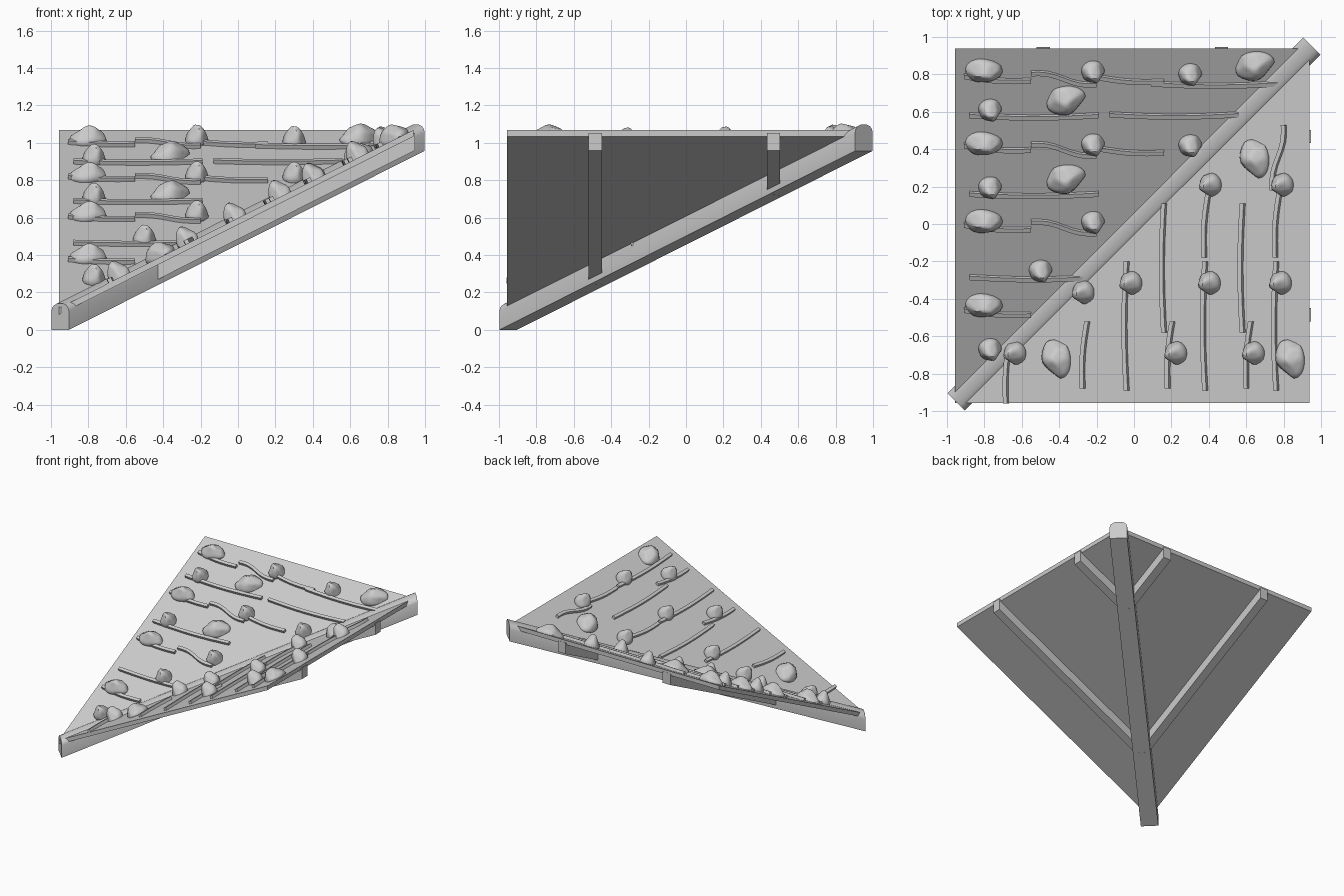
import bpy, bmesh, math, random
from mathutils import Matrix, Vector

if "Cube" in bpy.data.objects:
    bpy.data.objects.remove(bpy.data.objects["Cube"])

SLOPE = 0.502
ANG = math.atan(SLOPE)
TURN = Matrix.Rotation(-math.pi / 2, 4, 'Z')   # left slope -> right slope


def height(t):
    return 0.597 + SLOPE * t


def make(name, verts, faces, smooth=None):
    me = bpy.data.meshes.new(name)
    me.from_pydata([tuple(v) for v in verts], [], faces)
    bm = bmesh.new()
    bm.from_mesh(me)
    bmesh.ops.recalc_face_normals(bm, faces=bm.faces)
    bm.to_mesh(me)
    bm.free()
    ob = bpy.data.objects.new(name, me)
    bpy.context.collection.objects.link(ob)
    if smooth:
        bpy.ops.object.select_all(action='DESELECT')
        ob.select_set(True)
        bpy.context.view_layer.objects.active = ob
        bpy.ops.object.shade_smooth_by_angle(angle=math.radians(smooth))
    return ob


def loft(name, rings, smooth=None):
    n = len(rings[0])
    faces = [tuple(range(n)), tuple(range((len(rings) - 1) * n, len(rings) * n))]
    for r in range(len(rings) - 1):
        for i in range(n):
            j = (i + 1) % n
            faces.append((r * n + i, r * n + j, (r + 1) * n + j, (r + 1) * n + i))
    return make(name, [v for ring in rings for v in ring], faces, smooth)


def frame(side, u, v):
    # local axes: along the eaves, up the slope, out of the slope
    m = Matrix.Translation((u, v, height(v))) @ Matrix.Rotation(ANG, 4, 'X')
    return TURN @ m if side == "right" else m


# Diagonal valley beam with a rounded top
profile = [(-.066, 0), (.066, 0), (.066, .10), (.06, .118), (.046, .132), (.025, .14),
           (-.025, .14), (-.046, .132), (-.06, .118), (-.066, .10)]
R = math.sqrt(0.5)
loft("valley_beam", [[(t + p * R, t - p * R, z + 0.503 * (t + .95)) for p, z in profile]
                     for t in (-.951, .951)], 40)

# Two triangular roof boards and the rafters under them
a, b = -.957, .937
for side in ("left", "right"):
    sw = (lambda x, y: (x, y)) if side == "left" else (lambda x, y: (y, x))
    tri = [(a, a), (b, b), (a, b)]
    loft(side + "_roof_board", [[(*sw(x, y), height(y) - d) for x, y in tri] for d in (0, .035)])
    for c in (-.485, .467):
        loft(side + "_rafter", [[(*sw(c + w, y), height(y) - d) for w, d in
                                 ((-.035, .02), (.035, .02), (.035, .113), (-.035, .113))]
                                for y in (c, .946)])


# Thin bent battens on the slopes: start u, end u, start v, end v
def batten(side, u0, u1, v0, v1):
    rings, n, h = [], 8, .012
    for i in range(n + 1):
        t = i / n
        bend = .012 * math.sin(2 * math.pi * t) if v0 - v1 > .03 else -.012 * math.sin(math.pi * t)
        v = v0 + (v1 - v0) * t + bend
        m = frame(side, u0 + (u1 - u0) * t, v)
        rings.append([m @ Vector((0, p, q)) for p, q in ((-h, -.004), (h, -.004), (h, .022), (-h, .022))])
    loft(side + "_batten", rings, 30)


LONG, SHORT, BENT = (.69, 0), (.36, .025), (.35, .06)
battens = {
    "left": [(LONG, .09, .755), (LONG, -.88, .585), (LONG, -.13, .59), (LONG, -.88, .165),
             (LONG, -.88, -.28), (SHORT, -.91, .795), (SHORT, -.2, .79), (SHORT, -.91, .425),
             (SHORT, -.2, .41), (SHORT, -.91, 0), (SHORT, -.91, -.455), (BENT, -.55, .81),
             (BENT, -.55, .43), (BENT, -.55, .015)],
    "right": [(LONG, .2, .765), (LONG, -.11, .585), (LONG, -.11, .165), (LONG, .2, .385),
              (LONG, .2, -.035), (SHORT, -.18, .785), (SHORT, -.18, .405), (SHORT, .52, .21),
              (SHORT, .52, .63), (SHORT, .52, -.245), (SHORT, .6, -.655), (BENT, -.53, .805)]}
for side, items in battens.items():
    for (length, drop), u, v in items:
        batten(side, u, u + length, v, v - drop)


# Three faceted stones, shared by every placement
def stone_shape(size, seed, lean):
    rnd = random.Random(seed)
    bm = bmesh.new()
    bmesh.ops.create_icosphere(bm, subdivisions=3, radius=1)
    cuts = []
    for k in range(9):
        ang = k * 2.4 + rnd.uniform(-.4, .4)
        n = Vector((math.cos(ang), math.sin(ang), rnd.uniform(.1, 1.0))).normalized()
        cuts.append((n, rnd.uniform(.74, .9)))
    for v in bm.verts:
        for n, d in cuts:
            over = v.co.dot(n) - d
            if over > 0:
                v.co -= n * over
    w, dep, hgt = size
    lo = [min(v.co[i] for v in bm.verts) for i in range(3)]
    hi = [max(v.co[i] for v in bm.verts) for i in range(3)]
    out = []
    for v in bm.verts:
        x, y, z = [(v.co[i] - lo[i]) / (hi[i] - lo[i]) for i in range(3)]
        z = max(0, (z - .28) / .72)
        x, y = x - .5, y - .5
        k = 1 - .25 * z
        out.append(((x * k + lean * z * .15) * w, y * (k + lean * x * -.8) * dep, z * hgt - .008))
    faces = [tuple(v.index for v in f.verts) for f in bm.faces]
    bm.free()
    return out, faces


wide = stone_shape((.21, .14, .095), 3, .4)
broad = stone_shape((.225, .175, .09), 8, .2)
small = stone_shape((.128, .13, .105), 5, 0)

stones = {
    "left": [(wide, [(-.805, .825), (-.805, .435), (-.805, .02), (-.805, -.43)]),
             (broad, [(-.365, .665), (.645, .85), (-.365, .245)]),
             (small, [(-.22, .82), (.3, .805), (-.77, .615), (-.22, .43), (.3, .425),
                      (-.77, .2), (-.22, .015), (-.5, -.245), (-.77, -.665)])],
    "right": [(broad, [(-.35, .65), (.72, -.41), (.72, .84)]),
              (small, [(-.21, .415), (-.21, .8), (.315, .41), (.315, .79), (.315, -.01),
                       (.365, -.265), (.69, .23), (.69, .645), (.69, -.63)])]}
for side, groups in stones.items():
    for (verts, faces), places in groups:
        turn = Matrix.Rotation(.3 if verts is broad[0] else 0, 4, 'Z')
        for u, v in places:
            m = frame(side, u, v) @ turn
            make(side + "_stone", [m @ Vector(p) for p in verts], faces, 35)
